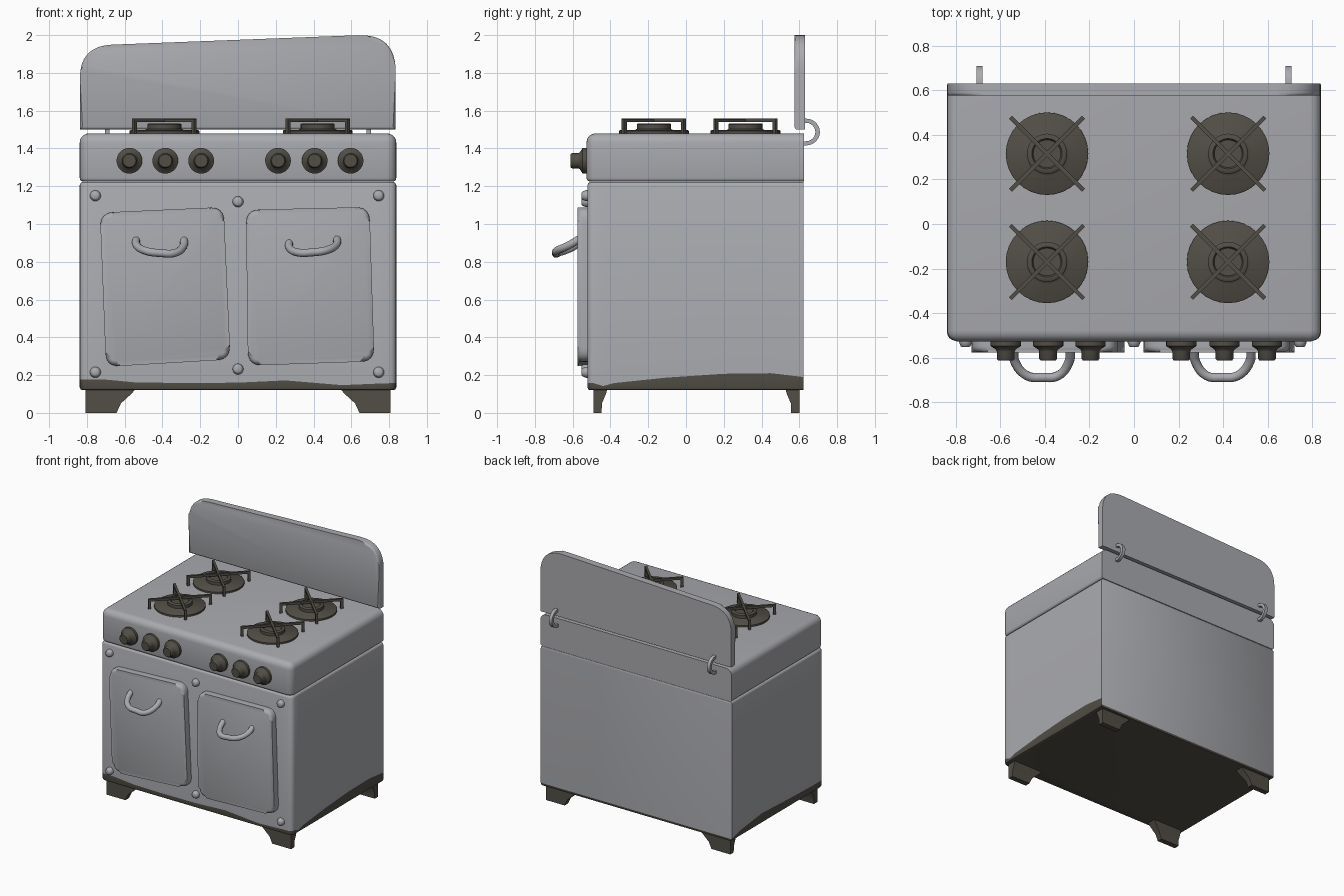
import bpy, bmesh, math
from mathutils import Vector, Matrix

if "Cube" in bpy.data.objects:
    bpy.data.objects.remove(bpy.data.objects["Cube"])


def material(name, rgb):
    m = bpy.data.materials.new(name)
    m.diffuse_color = (*rgb, 1)
    m.use_nodes = True
    m.node_tree.nodes["Principled BSDF"].inputs["Base Color"].default_value = m.diffuse_color
    return m


GREY = material("enamel_grey", (0.40, 0.405, 0.43))
DARK = material("dark_iron", (0.085, 0.077, 0.062))


def finish(name, bm, *mats):
    bmesh.ops.recalc_face_normals(bm, faces=bm.faces)
    me = bpy.data.meshes.new(name)
    bm.to_mesh(me)
    bm.free()
    for m in mats:
        me.materials.append(m)
    ob = bpy.data.objects.new(name, me)
    bpy.context.collection.objects.link(ob)
    return ob


def loft(bm, rings):
    """Closed rings of 3D points joined by quads, with capped ends."""
    vs = [[bm.verts.new(p) for p in r] for r in rings]
    n = len(vs[0])
    for a, b in zip(vs, vs[1:]):
        for i in range(n):
            bm.faces.new((a[i], a[(i + 1) % n], b[(i + 1) % n], b[i]))
    bm.faces.new(vs[0])
    bm.faces.new(vs[-1])


def bevel(bm, test, width, segments):
    edges = [e for e in bm.edges if test(e.verts[0].co, e.verts[1].co)]
    bmesh.ops.bevel(bm, geom=edges, offset=width, segments=segments, profile=0.5, affect='EDGES')


def rounded(corners, radii, n=6):
    """Outline with each corner replaced by a curve."""
    out = []
    for i, r in enumerate(radii):
        c = Vector(corners[i])
        if r == 0:
            out.append(c)
            continue
        p = c + (Vector(corners[i - 1]) - c).normalized() * r
        q = c + (Vector(corners[(i + 1) % len(corners)]) - c).normalized() * r
        for k in range(n + 1):
            t = k / n
            out.append(p * (1 - t) ** 2 + c * 2 * t * (1 - t) + q * t * t)
    return out


def slab_xz(name, outline, y0, y1, width, segments=4):
    """Plate with an x-z outline; the front rim at y0 is rounded."""
    bm = bmesh.new()
    loft(bm, [[(p[0], y, p[1]) for p in outline] for y in (y0, y1)])
    bevel(bm, lambda a, b: max(a.y, b.y) < y0 + 1e-4, width, segments)
    return finish(name, bm, GREY)


def lathe(name, profile, origin, mat, forward=False, n=32):
    """Turned part from (radius, height) pairs, about z or pointing to -y."""
    bm = bmesh.new()
    loft(bm, [[(r * math.cos(2 * math.pi * i / n), r * math.sin(2 * math.pi * i / n), h)
               for i in range(n)] for r, h in profile])
    if forward:
        bm.transform(Matrix.Rotation(math.pi / 2, 4, 'X'))
    bm.transform(Matrix.Translation(origin))
    return finish(name, bm, mat)


# Body: footprint points carry the height of the wavy dark band
W, F, B = 0.838, -0.522, 0.622
side = [(0.621, .19), (0.45, .21), (0.2, .207), (-0.1, .187), (-0.38, .158), (-0.44, .142)]
front = [(0.74, .155), (0.55, .147), (0.25, .172), (0.0, .16), (-0.3, .158), (-0.55, .162), (-0.72, .178)]
left = [(-0.42, .175), (-0.1, .185), (0.25, .2), (0.5, .17), (0.621, .142)]
foot = [(W, y, h) for y, h in side]
foot += [(W - .035 + .035 * math.cos(a), F + .035 - .035 * math.sin(a), .157)
         for a in [i * math.pi / 8 for i in range(5)]]
foot += [(x, F, h) for x, h in front]
foot += [(-W + .035 - .035 * math.sin(a), F + .035 - .035 * math.cos(a), .178)
         for a in [i * math.pi / 8 for i in range(5)]]
foot += [(-W, y, h) for y, h in left]
foot += [(-W + .002, B, .137), (W - .002, B, .137)]
bm = bmesh.new()


def inset(s, z):
    return [(x * (1 - s / W), y * (1 - s / .55) if y < .6 else y, z) for x, y, h in foot]


loft(bm, [inset(.014, .12), inset(.004, .125), inset(0, .136), foot,
          inset(0, 1.205), inset(.004, 1.216), inset(.014, 1.222)])
for f in bm.faces:
    low = max(v.co.z for v in f.verts) < 0.3
    f.material_index = int(low)
finish("oven_body", bm, GREY, DARK)

# Cooktop slab, rounded everywhere but at the back
bm = bmesh.new()
bmesh.ops.create_cube(bm, size=1)
for v in bm.verts:
    v.co = (v.co.x * 2 * W, -.527 if v.co.y < 0 else .625, 1.225 if v.co.z < 0 else 1.48)
bevel(bm, lambda a, b: min(a.y, b.y) < 0 and (max(a.z, b.z) > 1.4), .05, 5)
bevel(bm, lambda a, b: max(a.z, b.z) < 1.2251 and min(a.y, b.y) < .6, .018, 3)
finish("cooktop", bm, GREY)

# Back panel with a slanting top and its two hinge loops
slab_xz("back_panel", rounded([(-.837, 1.5), (.835, 1.5), (.835, 2.007), (-.837, 1.943)],
                              [0, 0, .2, .17], 8), .575, .63, .014, 3)
for s in (-1, 1):
    arc = [-math.pi / 2 + i * math.pi / 12 for i in range(13)]
    ring = [(.635 + .074 * math.cos(a), 1.487 + .071 * math.sin(a)) for a in arc]
    ring += [(.635 + .05 * math.cos(a), 1.487 + .049 * math.sin(a)) for a in reversed(arc)]
    ring = [(.622, ring[0][1])] + ring[:13] + [(.622, ring[12][1]), (.622, ring[13][1])] \
        + ring[13:] + [(.622, ring[-1][1])]
    bm = bmesh.new()
    loft(bm, [[(s * .692 + d, y, z) for y, z in ring] for d in (-.013, .013)])
    finish("hinge_loop", bm, GREY)

# Crooked doors
doors = {"left_door": [(-.731, 1.06), (-.076, 1.09), (-.04, .283), (-.699, .244)],
         "right_door": [(.042, 1.075), (.696, 1.09), (.722, .273), (.053, .25)]}
for name, c in doors.items():
    slab_xz(name, rounded(c, [.075] * 4), -.575, -.515, .027)

# Door handles
handles = {"left_handle": [(-.54, -.565, .915), (-.535, -.615, .885), (-.48, -.68, .855), (-.41, -.688, .846),
                           (-.34, -.68, .845), (-.29, -.615, .88), (-.285, -.565, .915)],
           "right_handle": [(.27, -.565, .9), (.275, -.615, .87), (.325, -.68, .848), (.395, -.688, .85),
                            (.465, -.68, .86), (.52, -.615, .89), (.525, -.565, .92)]}
for name, pts in handles.items():
    cu = bpy.data.curves.new(name, 'CURVE')
    cu.dimensions = '3D'
    cu.bevel_depth = .021
    cu.bevel_resolution = 3
    cu.resolution_u = 5
    cu.use_fill_caps = True
    sp = cu.splines.new('BEZIER')
    sp.bezier_points.add(len(pts) - 1)
    for bp, p in zip(sp.bezier_points, pts):
        bp.co = p
        bp.handle_left_type = bp.handle_right_type = 'AUTO'
    cu.materials.append(GREY)
    ob = bpy.data.objects.new(name, cu)
    bpy.context.collection.objects.link(ob)
    bpy.ops.object.select_all(action='DESELECT')
    ob.select_set(True)
    bpy.context.view_layer.objects.active = ob
    bpy.ops.object.convert(target='MESH')

# Bolts on the front
for x, z in [(-.755, 1.15), (0, 1.118), (.745, 1.15), (-.755, .215), (0, .232), (.745, .215)]:
    lathe("front_bolt", [(.029, 0), (.029, .012), (.022, .03), (.016, .034)], (x, -.518, z), GREY, True, 16)

# Control knobs
for x in (-.575, -.385, -.195, .212, .406, .596):
    lathe("control_knob", [(.05, 0), (.068, .005), (.068, .025), (.045, .04), (.04, .05), (.04, .082), (.034, .09)],
          (x, -.522, 1.335), DARK, True, 28)

# Burners with pot grates
for x in (-.39, .422):
    for y in (.315, -.17):
        lathe("burner", [(.185, 1.475), (.185, 1.493), (.178, 1.498), (.1, 1.498), (.09, 1.504), (.09, 1.528),
                         (.084, 1.533), (.068, 1.533), (.062, 1.522)], (x, y, 0), DARK)
        bm = bmesh.new()
        for k in range(2):
            turn = Matrix.Translation((x, y, 0)) @ Matrix.Rotation(math.pi / 4 + k * math.pi / 2, 4, 'Z')
            bar = [(-.232, 1.478), (-.212, 1.478), (-.212, 1.54), (.212, 1.54), (.212, 1.478),
                   (.232, 1.478), (.232, 1.558 - k * .001), (-.232, 1.558 - k * .001)]
            loft(bm, [[turn @ Vector((u, d, z)) for u, z in bar] for d in (-.009, .009)])
        finish("pot_grate", bm, DARK)

# Flared legs
for sx in (-1, 1):
    for outer, sy, name in ((-.49, 1, "front_leg"), (.6, -1, "back_leg")):
        bm = bmesh.new()
        loft(bm, [[(sx * .808, outer, z), (sx * xi, outer, z), (sx * xi, outer + sy * t, z),
                   (sx * .808, outer + sy * t, z)]
                  for z, xi, t in ((0, .643, .043), (.05, .62, .045), (.105, .56, .068), (.125, .545, .073))])
        finish(name, bm, DARK)

# Smooth shading with sharp creases kept
bpy.ops.object.select_all(action='SELECT')
bpy.context.view_layer.objects.active = bpy.context.selected_objects[0]
bpy.ops.object.shade_smooth_by_angle(angle=math.radians(40))
